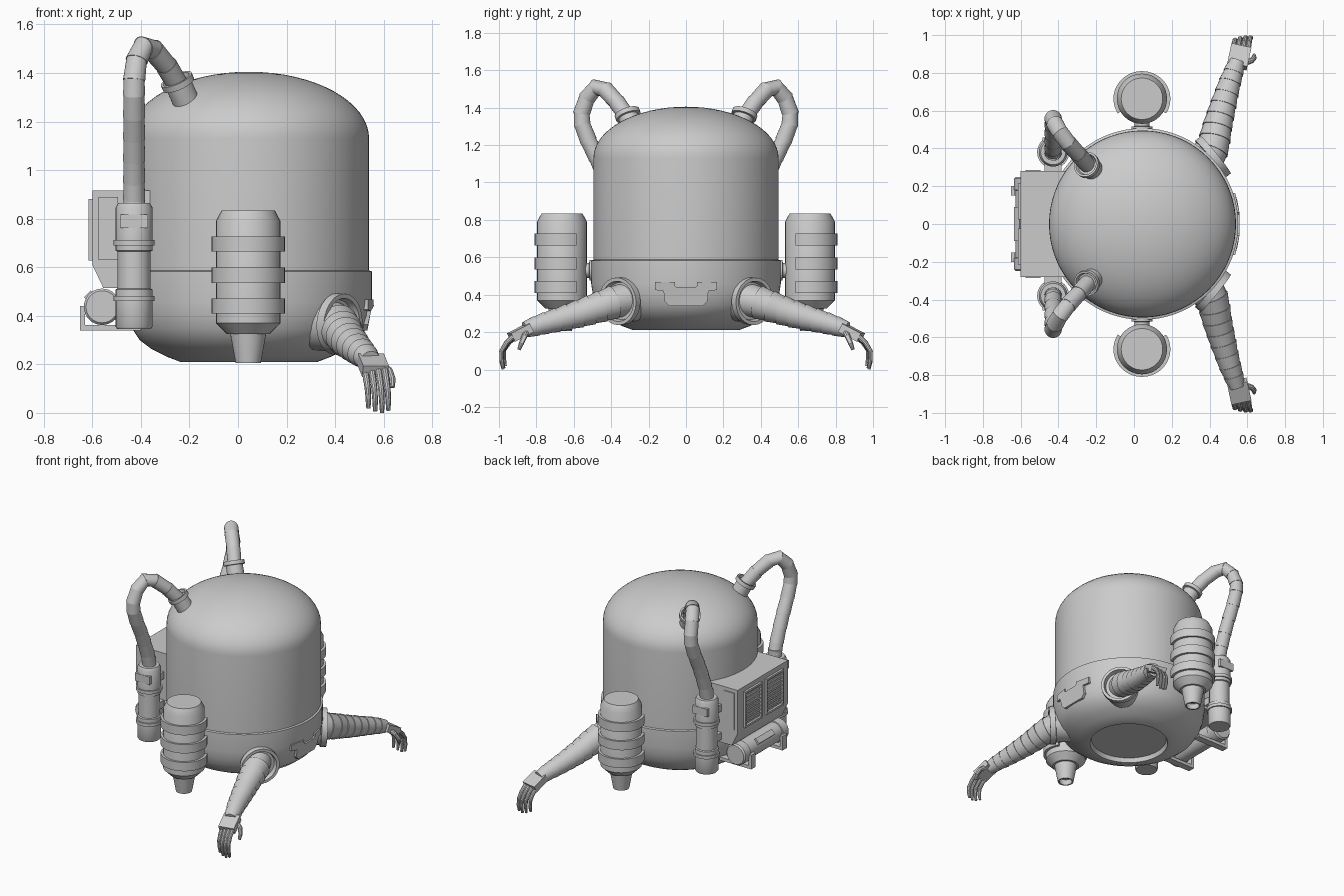
import bpy, bmesh, math
from mathutils import Vector, Matrix

if "Cube" in bpy.data.objects:
    bpy.data.objects.remove(bpy.data.objects["Cube"])

CX = 0.045  # body axis


def finish(name, bm, mirror=False, angle=35):
    bmesh.ops.recalc_face_normals(bm, faces=bm.faces)
    me = bpy.data.meshes.new(name)
    bm.to_mesh(me)
    bm.free()
    for p in me.polygons:
        p.use_smooth = True
    me.set_sharp_from_angle(angle=math.radians(angle))
    ob = bpy.data.objects.new(name, me)
    bpy.context.collection.objects.link(ob)
    if mirror:  # copy to the other side of y = 0
        m = ob.modifiers.new("Mirror", 'MIRROR')
        m.use_axis = (False, True, False)
        m.use_mirror_merge = False
    return ob


def skin(bm, loops):
    rows = [[bm.verts.new(p) for p in l] for l in loops]
    n = len(rows[0])
    for a, b in zip(rows, rows[1:]):
        for i in range(n):
            j = (i + 1) % n
            bm.faces.new((a[i], a[j], b[j], b[i]))
    bm.faces.new(rows[0][::-1])
    bm.faces.new(rows[-1])


def sweep(bm, stations, n=24):
    u, loops = None, []
    for p, t, r in stations:
        t = t.normalized()
        u = t.orthogonal() if u is None else u - t * u.dot(t)
        u.normalize()
        v = t.cross(u)
        loops.append([p + (u * math.cos(a) + v * math.sin(a)) * r
                      for a in (2 * math.pi * k / n for k in range(n))])
    skin(bm, loops)


def lathe(bm, profile, origin=(0, 0, 0), axis=(0, 0, 1), n=32):
    o, d = Vector(origin), Vector(axis).normalized()
    sweep(bm, [(o + d * h, d, max(r, 0.0005)) for r, h in profile], n)


def segmented(bm, pts, radii, step=0.9, n=20):
    # telescoping tube: each segment narrows, then steps out again
    pts = [Vector(p) for p in pts]
    last = len(pts) - 1
    tan = [(pts[min(i + 1, last)] - pts[max(i - 1, 0)]).normalized() for i in range(last + 1)]
    st = []
    for i in range(last):
        st.append((pts[i], tan[i], radii[i]))
        st.append((pts[i + 1], tan[i + 1], radii[i + 1] * step))
    sweep(bm, st, n)


def box(bm, c, size, rot=None):
    m = Matrix.Translation(c) @ (rot or Matrix()) @ Matrix.Diagonal((*size, 1))
    bmesh.ops.create_cube(bm, size=1, matrix=m)


def prism_y(bm, xz, y0, y1):
    skin(bm, [[(x, y, z) for x, z in xz] for y in (y0, y1)])


# body: lower hull, collar, cylinder and dome
prof = [(0, .24), (.25, .24), (.26, .21), (.282, .21), (.34, .232), (.40, .262), (.45, .30),
        (.48, .345), (.498, .40), (.507, .46), (.507, .583), (.495, .587), (.495, 1.13)]
prof += [(.495 * math.cos(a), 1.13 + .275 * math.sin(a))
         for a in (math.pi / 2 * k / 16 for k in range(1, 17))]
bm = bmesh.new()
lathe(bm, prof, (CX, 0, 0), n=72)
finish("body", bm)

# large side tanks with nozzle
TY = .663
bm = bmesh.new()
lathe(bm, [(0, .834), (.11, .834), (.133, .79), (.133, .37), (.088, .325), (.074, .325),
           (.052, .206), (.042, .206), (.05, .25), (0, .25)], (.042, TY, 0))
finish("side_tank", bm, True)
bm = bmesh.new()
for z in (.695, .567, .441):
    loops = []
    for k in range(25):
        a = math.radians(90 - 122 + 244 * k / 24)
        loops.append([(.042 + r * math.cos(a), TY + r * .97 * math.sin(a), z + h)
                      for r, h in ((.12, -.031), (.151, -.031), (.151, .031), (.12, .031))])
    skin(bm, loops)
finish("side_tank_bands", bm, True)
bm = bmesh.new()
lathe(bm, [(.055, .45), (.055, .515), (.04, .518), (.04, .56)], (.042, 0, .53), (0, 1, 0))
finish("side_tank_mount", bm, True)

# narrow rear tanks
BX, BY = -.428, .38
bm = bmesh.new()
lathe(bm, [(0, .346), (.07, .346), (.076, .355), (.076, .46), (.085, .46), (.085, .482), (.076, .482),
           (.076, .508), (.068, .512), (.068, .665), (.076, .668), (.076, .69), (.085, .69),
           (.085, .712), (.076, .712), (.076, .845), (.066, .864), (.044, .864), (.044, .915),
           (0, .915)], (BX, BY, 0))
box(bm, (BX, BY + .068, .79), (.115, .02, .055))
for z in (.56, .76):
    box(bm, (BX, .31, z), (.09, .09, .05))
finish("rear_tank", bm, True)

# hoses from rear tanks to the dome
hose = [(BX, .38, .88), (BX, .40, .95), (BX, .435, 1.04), (BX, .475, 1.13), (BX, .52, 1.22),
        (BX, .555, 1.31), (BX, .558, 1.37), (-.418, .53, 1.45), (-.39, .482, 1.508),
        (-.35, .43, 1.495), (-.295, .37, 1.43), (-.235, .30, 1.33)]
bm = bmesh.new()
segmented(bm, hose, [.046] * len(hose), .94)
finish("hose", bm, True)
bm = bmesh.new()
lathe(bm, [(.055, -.06), (.055, .04), (.069, .042), (.069, .068), (.058, .068), (.05, .05)],
      (-.228, .295, 1.315), (-.38, .3, .85))
finish("hose_socket", bm, True)

# backpack with side panels and rear grilles
bm = bmesh.new()
prism_y(bm, [(-.36, .915), (-.60, .915), (-.60, .61), (-.555, .515), (-.36, .515)], -.28, .28)
finish("backpack", bm)
bm = bmesh.new()
box(bm, (-.535, .281, .76), (.08, .012, .26))
finish("backpack_side_panel", bm, True)
bm = bmesh.new()
for y in (.03, .21):
    box(bm, (-.603, y, .755), (.024, .014, .25))
for z in (.635, .875):
    box(bm, (-.603, .12, z), (.024, .19, .014))
for k in range(8):
    box(bm, (-.601, .12, .662 + k * .0268), (.022, .17, .008), Matrix.Rotation(.5, 4, 'Y'))
finish("backpack_grille", bm, True)

# horizontal bottle under the backpack
bm = bmesh.new()
lathe(bm, [(0, -.25), (.066, -.25), (.075, -.24), (.075, -.18), (.068, -.178), (.068, .178),
           (.075, .18), (.075, .24), (.066, .25), (0, .25)], (-.56, 0, .437), (0, 1, 0))
box(bm, (-.61, 0, .48), (.04, .18, .03), Matrix.Rotation(math.radians(-45), 4, 'Y'))
finish("bottle", bm)
bm = bmesh.new()
prism_y(bm, [(-.65, .44), (-.65, .34), (-.40, .34), (-.40, .362), (-.63, .362), (-.63, .44)], .15, .2)
finish("bottle_bracket", bm, True)

# front latch plate following the hull curve
half = [(.06, .468), (.06, .45), (.05, .44)]
outer = [(.165, .468), (.165, .425), (.12, .42), (.115, .365), (.09, .34)]
path = half[::-1] + outer
outline = path + [(-y, z) for y, z in reversed(path)]


def hull_x(y, z, off):
    return CX + math.sqrt((.507 + off) ** 2 - y * y) - max(0, .41 - z) * .3


bm = bmesh.new()
skin(bm, [[(hull_x(y, z, o), y, z) for y, z in outline] for o in (-.06, .01)])
finish("front_latch", bm)

# shoulder sockets
axis = Vector((.78, .63, -.06))
bm = bmesh.new()
lathe(bm, [(.115, -.25), (.115, -.03), (.127, -.028), (.127, .01), (.108, .01), (.1, -.02)],
      (.425, .36, .365), axis)
finish("shoulder_socket", bm, True)

# ribbed arms
arm = [(.375, .32, .375), (.412, .39, .358), (.428, .45, .338), (.440, .51, .318), (.456, .57, .298),
       (.473, .63, .281), (.490, .69, .264), (.508, .75, .248), (.526, .80, .233), (.545, .86, .213)]
rad = [.092, .09, .086, .081, .076, .071, .065, .06, .054, .046]
bm = bmesh.new()
segmented(bm, arm, rad, .93, 24)
finish("arm", bm, True)

# hands: palm, four fingers and a thumb
bm = bmesh.new()
rot = Matrix.Rotation(math.radians(-12), 4, 'Z') @ Matrix.Rotation(math.radians(-27), 4, 'X')
box(bm, (.556, .885, .197), (.108, .115, .05), rot)
finish("palm", bm, True)
bm = bmesh.new()
for x, k, dy in ((.522, .9, -.012), (.55, .97, -.004), (.578, 1, 0), (.604, .95, 0)):
    pts = [(x, .92 + dy, .18), (x + .006, .96 + dy, .18 - .04 * k), (x + .012, .986 + dy, .18 - .085 * k),
           (x + .015, .986 + dy, .18 - .135 * k), (x + .015, .978 + dy, .18 - .179 * k)]
    segmented(bm, pts, [.015, .014, .013, .012, .009], .95, 10)
segmented(bm, [(.59, .855, .195), (.622, .865, .175), (.636, .88, .14), (.636, .893, .105)],
          [.018, .016, .014, .010], .95, 10)
finish("fingers", bm, True)
